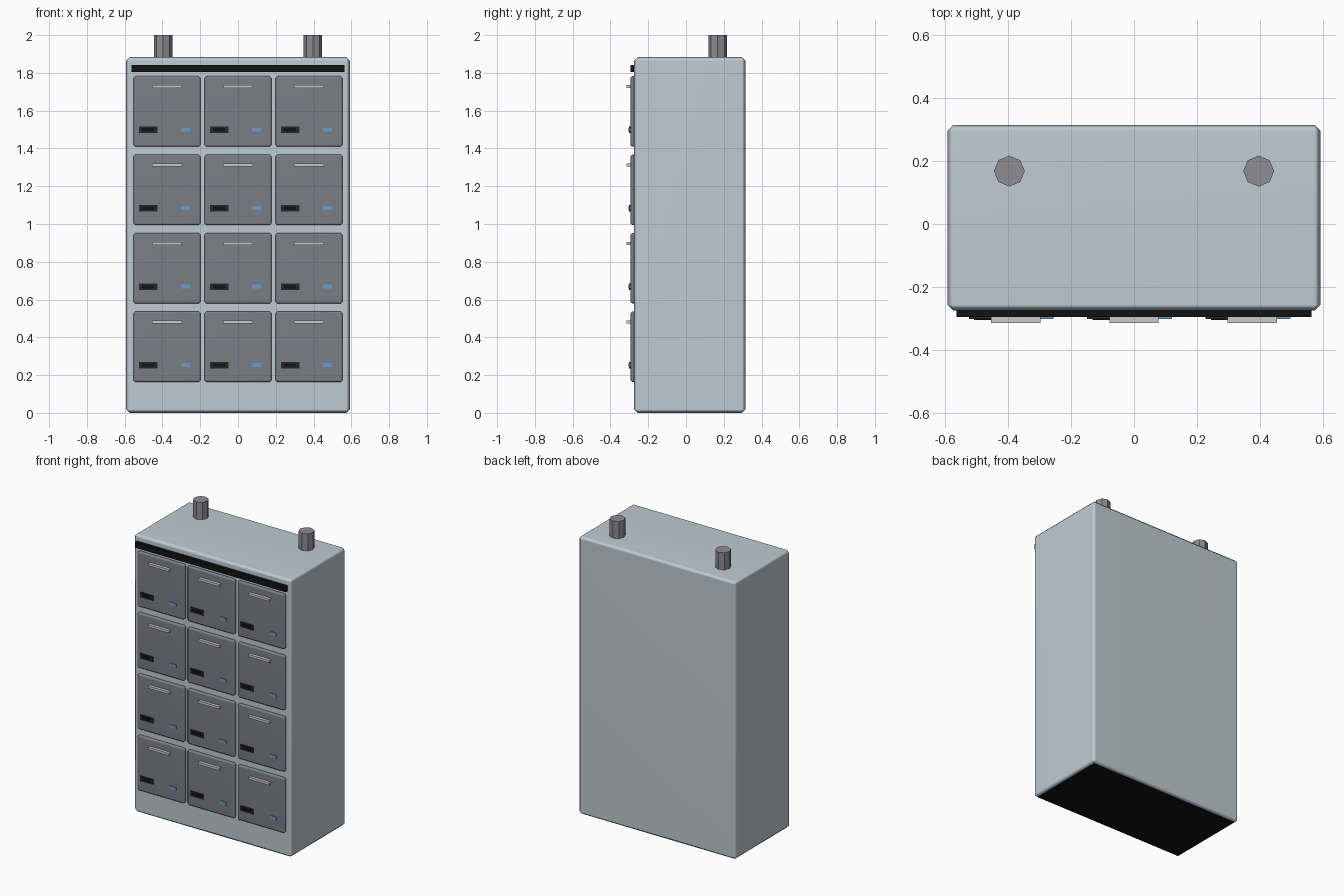
import bpy

if "Cube" in bpy.data.objects:
    bpy.data.objects.remove(bpy.data.objects["Cube"])


def material(name, rgb):
    m = bpy.data.materials.new(name)
    m.diffuse_color = (*rgb, 1)
    m.use_nodes = True
    m.node_tree.nodes["Principled BSDF"].inputs["Base Color"].default_value = m.diffuse_color
    return m


SHELL = material("pale_steel", (0.52, 0.60, 0.65))
DOOR = material("dark_steel", (0.20, 0.21, 0.24))
PIPE = material("pipe_grey", (0.27, 0.27, 0.29))
BLACK = material("black", (0.006, 0.006, 0.007))
FRAME = material("lock_frame", (0.02, 0.02, 0.022))
METAL = material("bright_metal", (0.55, 0.55, 0.56))
BLUE = material("blue_label", (0.14, 0.34, 0.62))


def box(name, x, y, z, mat, bevel=0):
    """Box from (min, max) ranges, with an optional chamfer."""
    ranges = (x, y, z)
    bpy.ops.mesh.primitive_cube_add(size=1, location=[(a + b) / 2 for a, b in ranges])
    ob = bpy.context.object
    ob.name = name
    ob.scale = [b - a for a, b in ranges]
    bpy.ops.object.transform_apply(location=False, rotation=False, scale=True)
    ob.data.materials.append(mat)
    if bevel:
        mod = ob.modifiers.new("chamfer", 'BEVEL')
        mod.width = bevel
        mod.segments = 1
        bpy.ops.object.shade_smooth()
        wn = ob.modifiers.new("weighted", 'WEIGHTED_NORMAL')
        wn.keep_sharp = True
    return ob


def span(c, w):
    return (c - w / 2, c + w / 2)


# cabinet shell with black underside
FRONT = -0.275
shell = box("cabinet_shell", (-0.592, 0.592), (FRONT, 0.315), (0, 1.884), SHELL, 0.019)
shell.data.materials.append(BLACK)
for p in shell.data.polygons:
    if p.normal.z < -0.9:
        p.material_index = 1
shell.modifiers["chamfer"].material = 0

# dark strip above the doors
box("top_strip", (-0.564, 0.564), (-0.295, FRONT + 0.005), (1.804, 1.843), BLACK)

# grid of locker doors with handle, lock and label
for row in range(4):
    for col in range(3):
        cx = (col - 1) * 0.376
        cz = 0.350 + row * 0.4153
        tag = f"_{row + 1}_{col + 1}"
        box("door" + tag, span(cx, 0.355), (-0.295, FRONT + 0.01), span(cz, 0.373), DOOR, 0.010)
        box("handle" + tag, span(cx, 0.157), (-0.315, -0.29), span(cz + 0.131, 0.016), METAL)
        box("lock_frame" + tag, span(cx - 0.1, 0.097), (-0.301, -0.29), span(cz - 0.097, 0.035), FRAME)
        box("lock_slot" + tag, span(cx - 0.1, 0.064), (-0.305, -0.29), span(cz - 0.097, 0.017), BLACK)
        box("label" + tag, span(cx + 0.097, 0.048), (-0.301, -0.29), span(cz - 0.097, 0.021), BLUE)

# octagonal pipes on the roof
for side, x in (("left", -0.396), ("right", 0.396)):
    bpy.ops.mesh.primitive_cylinder_add(vertices=8, radius=0.049, depth=0.126,
                                        location=(x, 0.168, 1.937))
    pipe = bpy.context.object
    pipe.name = "roof_pipe_" + side
    pipe.data.materials.append(PIPE)
